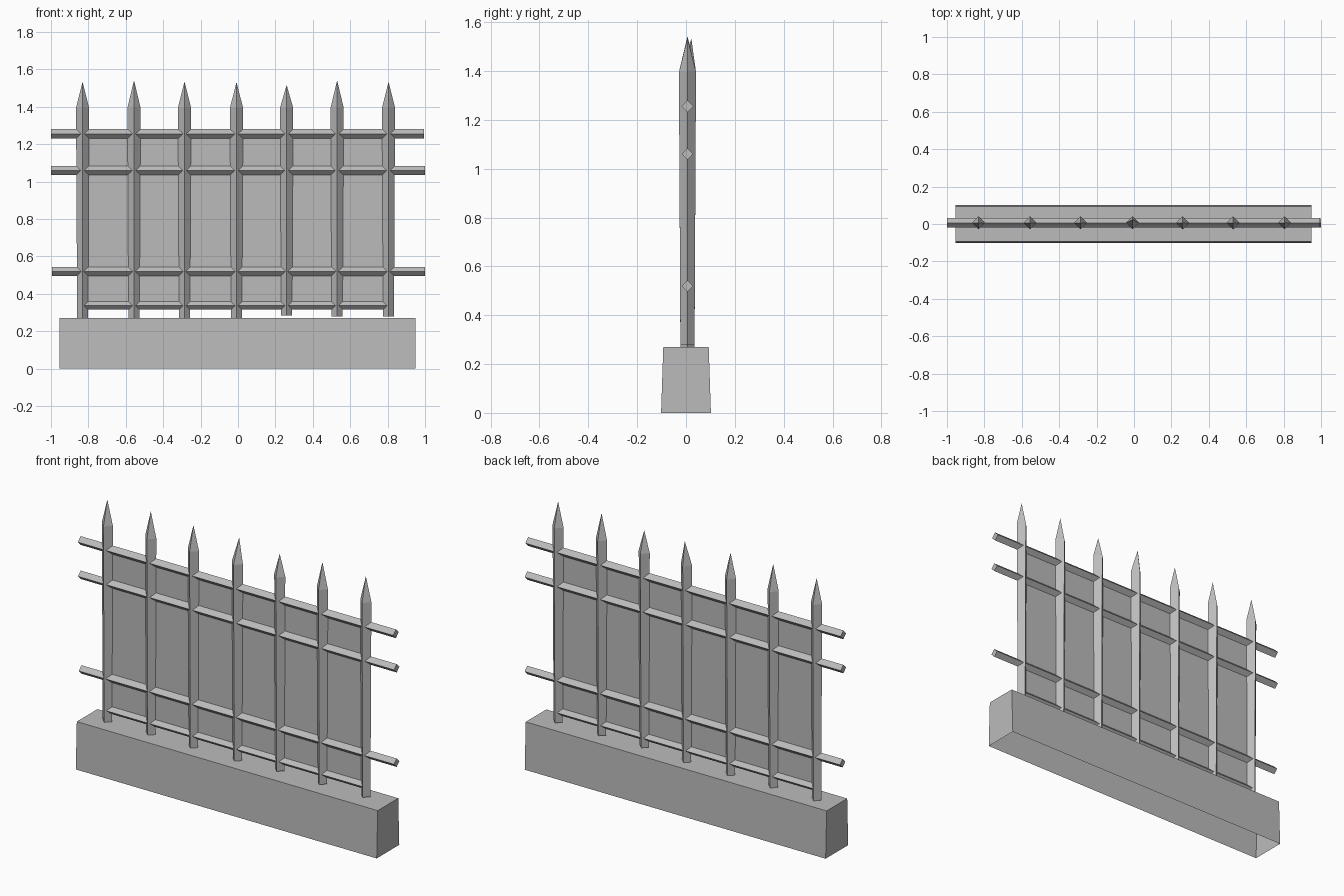
import bpy
import bmesh
from math import pi, sin, cos

cube = bpy.data.objects.get("Cube")
if cube:
    bpy.data.objects.remove(cube)

# One iron/stone grey for the whole fence
grey = bpy.data.materials.new("grey")
grey.use_nodes = True
grey.diffuse_color = (0.5, 0.5, 0.5, 1)
grey.node_tree.nodes["Principled BSDF"].inputs["Base Color"].default_value = (0.5, 0.5, 0.5, 1)

Y = 0.006  # depth of the ironwork's middle plane


def finish(name, bm):
    bmesh.ops.recalc_face_normals(bm, faces=bm.faces)
    mesh = bpy.data.meshes.new(name)
    bm.to_mesh(mesh)
    bm.free()
    mesh.materials.append(grey)
    obj = bpy.data.objects.new(name, mesh)
    bpy.context.collection.objects.link(obj)
    return obj


def skin(bm, rings):
    """Join consecutive four-point rings with side faces."""
    for a, b in zip(rings, rings[1:]):
        for i in range(4):
            j = (i + 1) % 4
            bm.faces.new((a[i], a[j], b[j], b[i]))


# Stone plinth, slightly tapered and open underneath
bm = bmesh.new()
rings = []
for z, d in ((0, 0.102), (0.27, 0.093)):
    corners = ((-0.955, -d), (0.949, -d), (0.949, d), (-0.955, d))
    rings.append([bm.verts.new((x, y, z)) for x, y in corners])
skin(bm, rings)
bm.faces.new(rings[-1])
finish("plinth", bm)


# Diamond-section rails
def rail(name, x0, x1, z, r):
    bm = bmesh.new()
    rings = [[bm.verts.new((x, Y + r * cos(i * pi / 2), z + r * sin(i * pi / 2)))
              for i in range(4)] for x in (x0, x1)]
    skin(bm, rings)
    for ring in rings:
        bm.faces.new(ring)
    finish(name, bm)


rail("top_rail", -1, 0.995, 1.256, 0.025)
rail("upper_rail", -1, 1, 1.06, 0.024)
rail("lower_rail", -0.995, 1, 0.52, 0.024)
rail("bottom_rail", -0.82, 0.813, 0.337, 0.021)


# Diamond-section pickets widening upward to a pointed spike
def picket(name, x, foot, tip, lean):
    bm = bmesh.new()
    rings = [[bm.verts.new((x + r * cos(i * pi / 2), Y + r * sin(i * pi / 2), z))
              for i in range(4)] for z, r in ((foot, 0.029), (1.395, 0.035))]
    skin(bm, rings)
    bm.faces.new(rings[0])
    point = bm.verts.new((x, Y + lean, tip))
    for i in range(4):
        bm.faces.new((rings[1][i], rings[1][(i + 1) % 4], point))
    finish(name, bm)


pickets = (
    (-0.831, 0.272, 1.535, 0), (-0.556, 0.272, 1.542, 0),
    (-0.286, 0.27, 1.535, 0), (-0.008, 0.27, 1.532, 0.016),
    (0.26, 0.283, 1.517, 0), (0.53, 0.28, 1.542, 0), (0.805, 0.28, 1.535, 0),
)
for n, (x, foot, tip, lean) in enumerate(pickets, 1):
    picket(f"picket_{n}", x, foot, tip, lean)

# Thin sheet filling the frame between outer pickets
bm = bmesh.new()
bm.faces.new([bm.verts.new((x, Y, z)) for x, z in
              ((-0.83, 0.337), (0.805, 0.337), (0.805, 1.256), (-0.83, 1.256))])
finish("infill_panel", bm)
